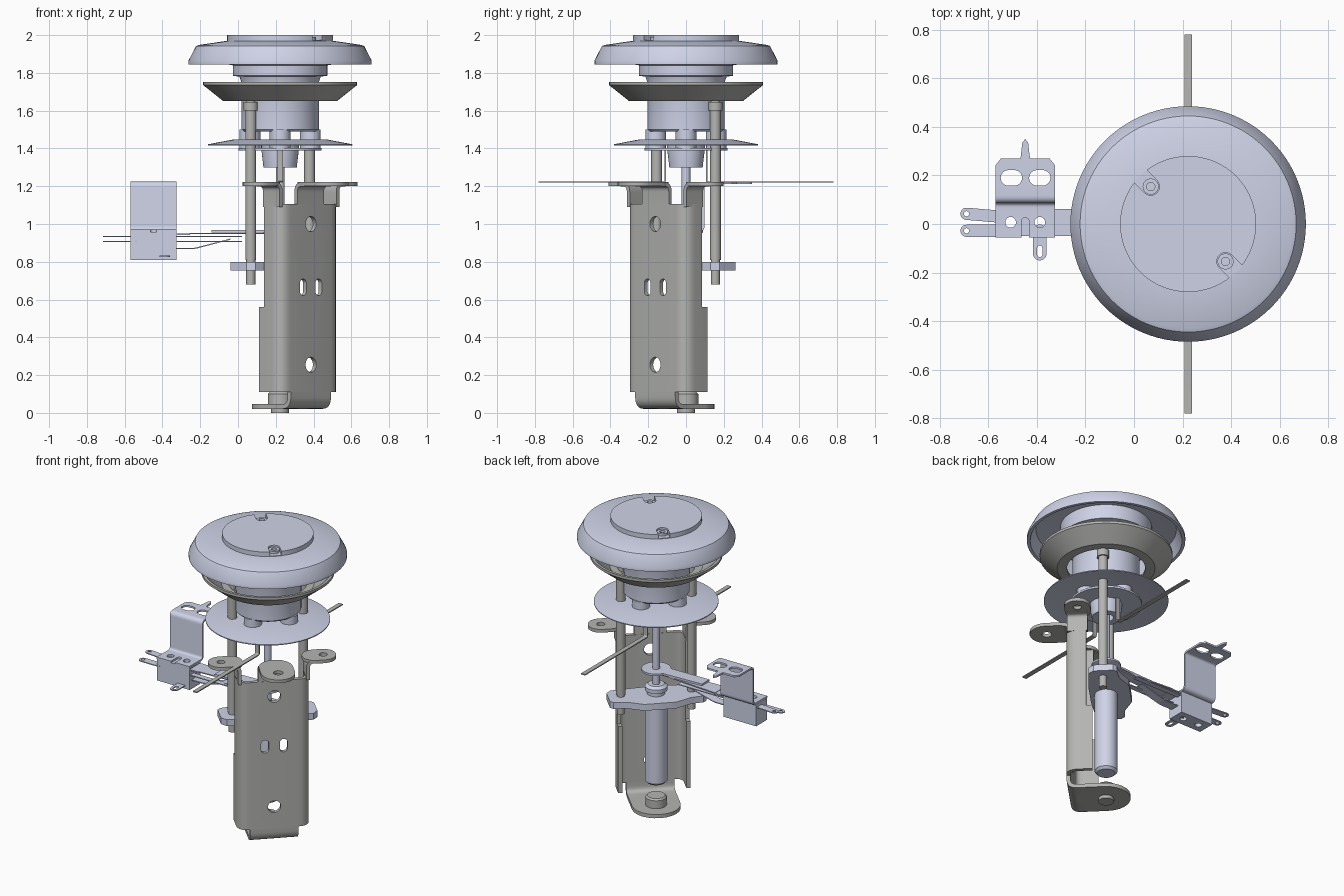
import bpy, bmesh, math
from mathutils import Matrix, Vector

if "Cube" in bpy.data.objects:
    bpy.data.objects.remove(bpy.data.objects["Cube"])

AX = 0.223                                    # main axis
FR = Matrix.Translation((AX, 0, 0)) @ Matrix.Rotation(math.radians(45), 4, 'Z')
I4 = Matrix.Identity(4)
XZ = Matrix(((1, 0, 0, 0), (0, 0, -1, 0), (0, 1, 0, 0), (0, 0, 0, 1)))
YZ = Matrix(((0, 0, 1, 0), (1, 0, 0, 0), (0, 1, 0, 0), (0, 0, 0, 1)))

def material(name, rgb):
    m = bpy.data.materials.new(name)
    m.diffuse_color = (*rgb, 1)
    m.use_nodes = True
    m.node_tree.nodes["Principled BSDF"].inputs["Base Color"].default_value = m.diffuse_color
    return m
BLUE = material("pale_blue", (0.62, 0.65, 0.80))
GREY = material("steel_grey", (0.46, 0.46, 0.45))

def finish(ob, M, mat):
    bm = bmesh.new()
    bm.from_mesh(ob.data)
    bmesh.ops.remove_doubles(bm, verts=bm.verts, dist=1e-5)
    bm.transform(M)
    bmesh.ops.recalc_face_normals(bm, faces=bm.faces)
    bm.to_mesh(ob.data)
    bm.free()
    ob.data.materials.clear()
    ob.data.materials.append(mat)
    return ob

def activate(ob):
    bpy.ops.object.select_all(action='DESELECT')
    ob.select_set(True)
    bpy.context.view_layer.objects.active = ob

def prism(name, outline, z0, z1, holes=(), M=I4, mat=BLUE):
    cu = bpy.data.curves.new(name, 'CURVE')
    cu.dimensions, cu.fill_mode, cu.extrude = '2D', 'BOTH', (z1 - z0) / 2
    for loop in (outline, *holes):
        s = cu.splines.new('POLY')
        s.points.add(len(loop) - 1)
        for p, c in zip(s.points, loop):
            p.co = (c[0], c[1], 0, 1)
        s.use_cyclic_u = True
    ob = bpy.data.objects.new(name, cu)
    bpy.context.collection.objects.link(ob)
    activate(ob)
    bpy.ops.object.convert(target='MESH')
    return finish(bpy.context.object, M @ Matrix.Translation((0, 0, (z0 + z1) / 2)), mat)

def lathe(name, profile, M=Matrix.Translation((AX, 0, 0)), mat=BLUE, steps=64):
    """Revolve a closed (r, z) profile round z."""
    bm = bmesh.new()
    vs = [bm.verts.new((r, 0, z)) for r, z in profile]
    es = [bm.edges.new((vs[i], vs[(i + 1) % len(vs)])) for i in range(len(vs))
          if profile[i][0] + profile[(i + 1) % len(vs)][0] > 0]
    bmesh.ops.spin(bm, geom=vs + es, cent=(0, 0, 0), axis=(0, 0, 1), angle=math.tau, steps=steps)
    me = bpy.data.meshes.new(name)
    bm.to_mesh(me)
    bm.free()
    ob = bpy.data.objects.new(name, me)
    bpy.context.collection.objects.link(ob)
    return finish(ob, M, mat)

def cyl(name, x, y, r, z0, z1, mat=BLUE, M=FR):
    return lathe(name, [(0, z0), (r, z0), (r, z1), (0, z1)], M @ Matrix.Translation((x, y, 0)), mat, 32)

def circle(x, y, r, n=32):
    return [(x + r * math.cos(math.tau * i / n), y + r * math.sin(math.tau * i / n)) for i in range(n)]

def stadium(p, q, r, n=12):
    a = math.atan2(q[1] - p[1], q[0] - p[0])
    return [(c[0] + r * math.cos(a + o + math.pi * i / n), c[1] + r * math.sin(a + o + math.pi * i / n))
            for c, o in ((q, -math.pi / 2), (p, math.pi / 2)) for i in range(n + 1)]

def rect(x0, y0, x1, y1):
    return [(x0, y0), (x1, y0), (x1, y1), (x0, y1)]

def ribbon(name, path, r, t, w0, w1, M, mat=BLUE):
    """Sheet of thickness t along a 2D path with right-angle-like bends of radius r."""
    pts = [Vector(p) for p in path]
    out = [pts[0]]
    for a, b, c in zip(pts, pts[1:], pts[2:]):
        p, q = b + (a - b).normalized() * r, b + (c - b).normalized() * r
        out += [p.lerp(b, s).lerp(b.lerp(q, s), s) for s in (i / 6 for i in range(7))]
    out.append(pts[-1])
    left, right = [], []
    for i, p in enumerate(out):
        d = (out[min(i + 1, len(out) - 1)] - out[max(i - 1, 0)]).normalized()
        n = Vector((-d.y, d.x)) * t / 2
        left.append(p + n)
        right.append(p - n)
    return prism(name, left + right[::-1], w0, w1, (), M, mat)

def cut(ob, *cutters):
    for c in cutters:
        c.hide_render = True
        m = ob.modifiers.new("cut", 'BOOLEAN')
        m.operation, m.solver, m.object = 'DIFFERENCE', 'EXACT', c
        activate(ob)
        bpy.ops.object.modifier_apply(modifier=m.name)

def drop(*obs):
    for o in obs:
        bpy.data.objects.remove(o)

# channel bracket, turned 45 degrees (local y points away from its web)
T = 0.025
U, V = 0.212, 0.218
channel = ribbon("channel_bracket", [(-U, -.065), (-U, -V), (U, -V), (U, -.065)], .06, T, .11, 1.105, FR, GREY)
cuts = [prism("c", rect(-.4, -.103, .4, .1), .56, 1.2, (), FR),
        prism("c", circle(0, 1.0, .04), 0.1, .4, (), FR @ XZ),
        prism("c", circle(0, .255, .04), 0.1, .4, (), FR @ XZ)]
cuts += [prism("c", stadium((s * .058, .645), (s * .058, .685), .024), 0.1, .4, (), FR @ XZ) for s in (-1, 1)]
cut(channel, *cuts)
drop(*cuts)

# three outward ears on top of the bracket
for s, n in ((-1, "left"), (1, "right")):
    ribbon(n + "_ear_neck", [(s * U, 1.09), (s * U, 1.21), (s * .27, 1.21)], .04, .022, .095, .22, FR @ XZ, GREY)
    prism(n + "_ear", stadium((s * .265, -.15), (s * .318, -.15), .08), 1.2, 1.222,
          [circle(s * .318, -.15, .025)], FR, GREY)
ribbon("middle_ear_neck", [(-V, 1.09), (-V, 1.21), (-.28, 1.21)], .04, .022, -.1, .1, FR @ YZ, GREY)
prism("middle_ear", stadium((0, -.28), (0, -.365), .105), 1.2, 1.222, [circle(0, -.365, .03)], FR, GREY)

# bottom foot with boss
ribbon("foot", [(-V, .13), (-V, .034), (0, .034)], .05, T, -.15, .15, FR @ YZ, GREY)
prism("foot_round_end", stadium((0, -.03), (0, 0), .15), .0215, .0465, (), FR, GREY)
cyl("foot_pin", 0, 0, .047, 0, .03, GREY)
lathe("foot_boss", [(0, .04), (.065, .04), (.065, .1), (.055, .11), (0, .11)], mat=GREY)

# pair of long rods with collars, and the carrier plate they pass through
for s, n in ((-1, "left"), (1, "right")):
    cyl(n + "_rod", s * .22, 0, .024, .68, 1.68, GREY)
    cyl(n + "_rod_sleeve", s * .22, 0, .029, .81, 1.6, GREY)
    cyl(n + "_rod_collar", s * .22, 0, .038, 1.6, 1.645, GREY)
half = [(.08, -.1), (.27, -.085), (.3, -.05), (.3, .07), (.28, .09), (.2, .1), (.1, .15)]
prism("carrier_plate", half + [(-x, y) for x, y in half[::-1]], .755, .798, (), FR)
lathe("hanging_tube", [(0, .2), (.055, .2), (.07, .215), (.07, .76), (0, .76)])
lathe("tube_button", [(0, .79), (.055, .79), (.055, .82), (.07, .825), (.07, .85), (.05, .865), (0, .865)])
cyl("centre_shaft", 0, 0, .023, .85, 1.32)

# hub, thin shield disc and posts
lathe("tapered_hub", [(.045, 1.3), (.088, 1.3), (.1, 1.4), (.1, 1.43), (0, 1.43), (0, 1.36), (.045, 1.36)])
lathe("hub_flange", [(0, 1.39), (.22, 1.39), (.22, 1.403), (0, 1.403)])
lathe("shield_disc", [(0, 1.435), (.25, 1.435), (.382, 1.416), (.382, 1.422), (.25, 1.447), (0, 1.447)])
for k in range(4):
    a = k * math.pi / 2
    cyl("post_%d" % k, .16 * math.cos(a), .16 * math.sin(a), .055, 1.4, 1.5, BLUE,
        Matrix.Translation((AX, 0, 0)))

# body, grey funnel and cap
lathe("body", [(0, 1.49), (.195, 1.49), (.205, 1.5), (.205, 1.75), (.215, 1.78), (.25, 1.785),
               (.25, 1.84), (.28, 1.845), (.28, 1.945), (0, 1.945)])
lathe("funnel", [(.285, 1.65), (.3, 1.65), (.407, 1.735), (.407, 1.752), (.39, 1.752), (.285, 1.664)], mat=GREY)
lathe("funnel_floor", [(.24, 1.65), (.3, 1.65), (.3, 1.664), (.24, 1.664)], mat=GREY)
lathe("cap", [(0, 1.975), (.28, 1.97), (.43, 1.948), (.445, 1.942), (.485, 1.865), (.485, 1.845),
              (.465, 1.845), (.43, 1.925), (.28, 1.94), (0, 1.94)], steps=96)
top = lathe("cap_top_disc", [(0, 1.96), (.28, 1.96), (.28, 2), (0, 2)], steps=96)
slots = [prism("c", stadium((0, s * .218), (0, s * .4), .036), 1.974, 2.1, (), FR) for s in (-1, 1)]
cut(top, *slots)
drop(*slots)
for s in (-1, 1):
    prism("cap_screw", circle(0, s * .218, .033), 1.965, 1.99, [circle(0, s * .218, .017)], FR)

# two long thin strips, bent up under the shield disc
for s, n in ((-1, "front"), (1, "back")):
    ribbon(n + "_strip", [(s * .78, 1.222), (s * .11, 1.222), (s * .11, 1.43)], .012, .007,
           AX - .015, AX + .015, YZ, GREY)

# switch: folded bracket and block, with holes
bracket = ribbon("switch_bracket", [(-.055, .964), (.092, .964), (.092, 1.219), (.27, 1.219)], .025, .012,
                 -.57, -.326, YZ)
block = prism("switch_block", rect(-.57, -.05, -.326, .065), .81, .957)
ovals = [prism("c", stadium((x - .012, .19), (x + .012, .19), .032), 1.15, 1.3) for x in (-.505, -.388)]
notches = [prism("c", stadium((-.448, -.1), (-.448, .01), .016), .95, 1.0),
           prism("c", [(-.58, .23), (-.54, .28), (-.58, .28)], 1.1, 1.3),
           prism("c", [(-.316, .23), (-.316, .28), (-.356, .28)], 1.1, 1.3)]
bores = [prism("c", circle(x, .007, .022), .7, 1.1) for x in (-.508, -.388)]
cut(bracket, *ovals, *notches, *bores)
cut(block, *bores)
drop(*ovals, *notches, *bores)
prism("bracket_spike", [(-.468, .265), (-.428, .265), (-.436, .335), (-.448, .35), (-.46, .335)], 1.213, 1.225)

# switch terminals, lug and leaf springs
for y, z, n in ((.042, .934, "upper"), (-.028, .908, "lower")):
    prism(n + "_terminal", stadium((-.55, y - .012 * (y > 0)), (-.69, y), .025), z - .003, z + .003,
          [circle(-.69, y, .011, 16)])
    ribbon(n + "_leaf", [(-.34, z), (.02, z)], 0, .006, -y - .018, -y + .018, XZ)
prism("side_lug", stadium((-.388, -.03), (-.388, -.122), .028), .826, .833,
      [stadium((-.388, -.1), (-.388, -.125), .011)])
ribbon("bent_leaf", [(-.34, .87), (-.23, .87), (-.04, .92)], .02, .006, -.03, .03, XZ)
prism("leaf_base", rect(-.33, -.05, -.255, .062), .942, .95)
prism("lever_leaf", [(-.26, -.05), (.15, -.03), (.15, .03), (-.26, .062)], .946, .953)
prism("lever_arm", [(-.14, -.05), (.2, -.045), (.2, .045), (-.14, .03)], .955, .968)
lathe("lever_pad", [(0, .946), (.07, .946), (.09, .955), (.09, .968), (0, .968)])

# smooth shading with sharp edges kept
bpy.ops.object.select_all(action='SELECT')
bpy.ops.object.shade_smooth_by_angle(angle=math.radians(30))
